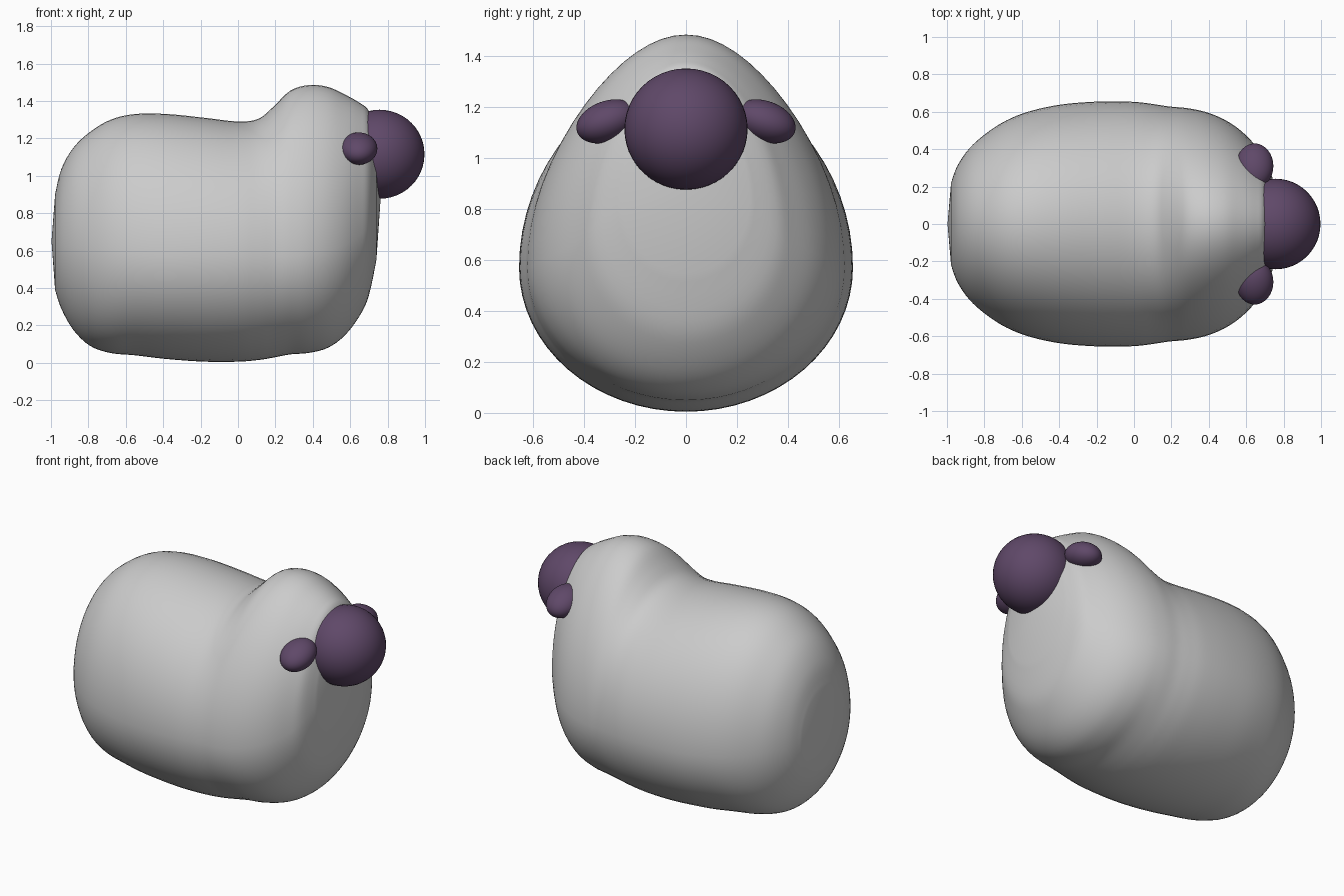
import bpy, bmesh
from math import sin, cos, pi, radians

if "Cube" in bpy.data.objects:
    bpy.data.objects.remove(bpy.data.objects["Cube"])

purple = bpy.data.materials.new("purple")
purple.diffuse_color = (0.115, 0.065, 0.14, 1)
purple.use_nodes = True
purple.node_tree.nodes["Principled BSDF"].inputs["Base Color"].default_value = purple.diffuse_color


def smooth(ob):
    for p in ob.data.polygons:
        p.use_smooth = True


# Body stations: x, bottom, top, half width, height of widest point, taper of upper half
STATIONS = [
    (-0.978, 0.39, 0.90, 0.22, 0.64, 0.00),
    (-0.945, 0.29, 1.035, 0.31, 0.63, 0.00),
    (-0.88, 0.175, 1.15, 0.405, 0.62, 0.00),
    (-0.79, 0.09, 1.235, 0.485, 0.60, 0.00),
    (-0.68, 0.052, 1.30, 0.555, 0.59, 0.00),
    (-0.55, 0.04, 1.33, 0.605, 0.58, 0.00),
    (-0.38, 0.02, 1.33, 0.64, 0.57, 0.00),
    (-0.18, 0.006, 1.31, 0.655, 0.57, 0.00),
    (0.00, 0.006, 1.29, 0.653, 0.57, 0.00),
    (0.11, 0.015, 1.305, 0.64, 0.57, 0.02),
    (0.19, 0.028, 1.37, 0.628, 0.57, 0.08),
    (0.28, 0.045, 1.455, 0.62, 0.57, 0.15),
    (0.38, 0.053, 1.485, 0.60, 0.58, 0.17),
    (0.48, 0.08, 1.475, 0.56, 0.60, 0.16),
    (0.57, 0.145, 1.435, 0.50, 0.63, 0.13),
    (0.65, 0.25, 1.39, 0.42, 0.68, 0.10),
    (0.70, 0.36, 1.345, 0.355, 0.74, 0.08),
    (0.74, 0.55, 1.22, 0.25, 0.83, 0.00),
]


def spline(points, steps):
    """Catmull-Rom interpolation of all columns."""
    out = []
    for i in range(len(points) - 1):
        a, b = points[max(i - 1, 0)], points[i]
        c, d = points[i + 1], points[min(i + 2, len(points) - 1)]
        for s in range(steps):
            t = s / steps
            out.append([0.5 * (2 * q + (r - p) * t + (2 * p - 5 * q + 4 * r - u) * t * t
                               + (3 * q - p - 3 * r + u) * t ** 3)
                        for p, q, r, u in zip(a, b, c, d)])
    out.append(list(points[-1]))
    return out


def make_body(n=64):
    bm = bmesh.new()
    rings = []
    for x, bot, top, w, mid, k in spline(STATIONS, 4):
        ring = []
        for j in range(n):
            s, c = sin(2 * pi * j / n), cos(2 * pi * j / n)
            z = mid + c * ((top - mid) if c > 0 else (mid - bot))
            y = w * s * (1 - k * c * c if c > 0 else 1)
            ring.append(bm.verts.new((x, y, z)))
        rings.append(ring)
    for a, b in zip(rings, rings[1:]):
        for j in range(n):
            bm.faces.new((a[j], a[j - 1], b[j - 1], b[j]))
    # Shallow domed ends
    for ring, tip in ((rings[0], (-0.997, 0, 0.65)), (rings[-1], (0.762, 0, 0.87))):
        v = bm.verts.new(tip)
        for j in range(n):
            bm.faces.new((ring[j], ring[j - 1], v))
    bmesh.ops.recalc_face_normals(bm, faces=bm.faces[:])
    me = bpy.data.meshes.new("body")
    bm.to_mesh(me)
    bm.free()
    ob = bpy.data.objects.new("body", me)
    bpy.context.collection.objects.link(ob)
    smooth(ob)


def ellipsoid(name, loc, size, rot=(0, 0, 0)):
    bpy.ops.mesh.primitive_uv_sphere_add(segments=48, ring_count=24, radius=1,
                                         location=loc, rotation=rot)
    ob = bpy.context.object
    ob.name = name
    ob.scale = size
    ob.data.materials.append(purple)
    smooth(ob)


make_body()

# Head
ellipsoid("head", (0.757, 0, 1.115), (0.24, 0.242, 0.238))

# Ears, outer ends drooping
for side, label in ((1, "left"), (-1, "right")):
    ellipsoid(label + "_ear", (0.645, side * 0.31, 1.145), (0.1, 0.125, 0.08),
              (radians(-20 * side), 0, 0))
